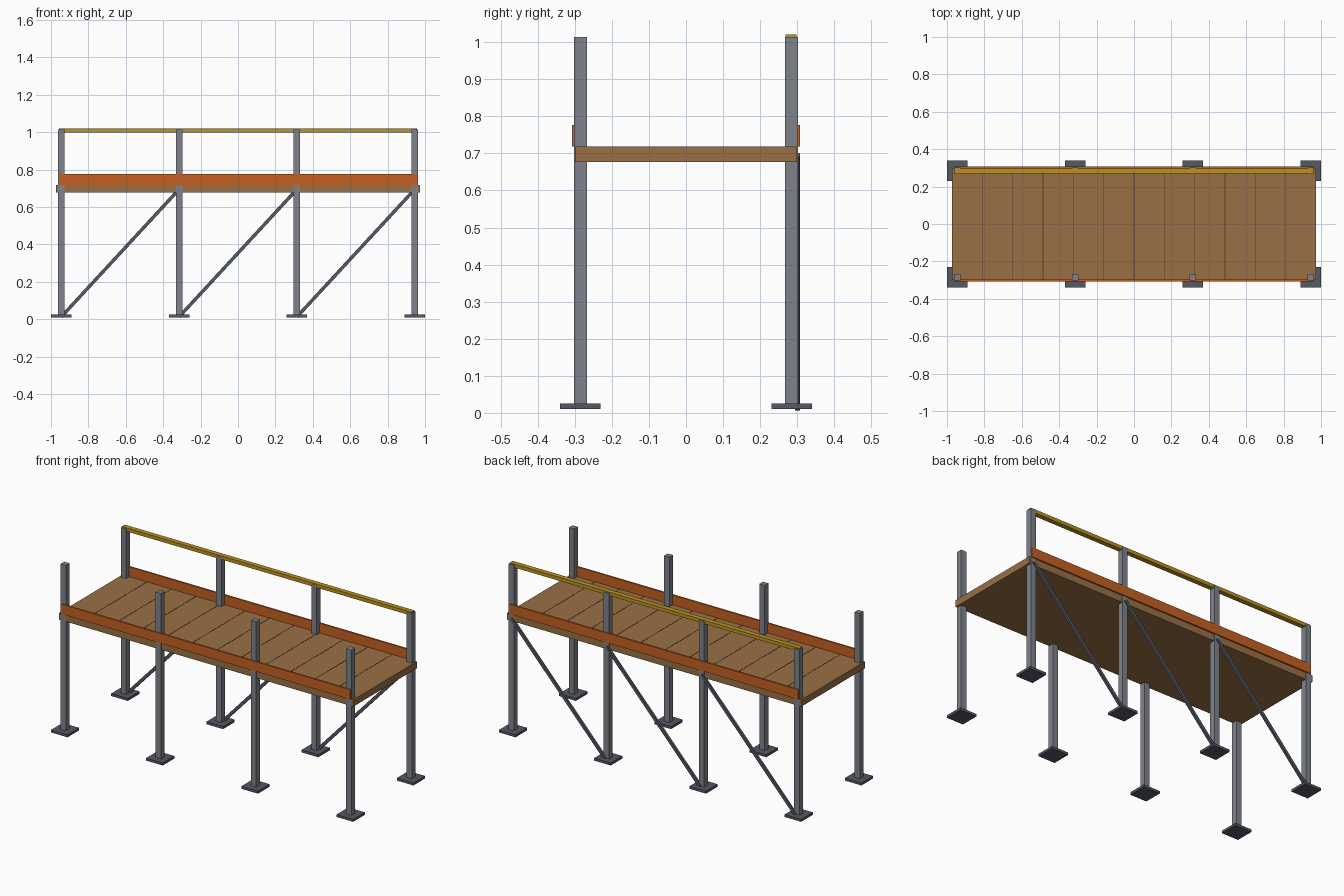
import bpy
import math

default = bpy.data.objects.get("Cube")
if default:
    bpy.data.objects.remove(default, do_unlink=True)


def material(name, r, g, b):
    mat = bpy.data.materials.new(name)
    mat.use_nodes = True
    mat.diffuse_color = (r, g, b, 1)
    mat.node_tree.nodes["Principled BSDF"].inputs["Base Color"].default_value = (r, g, b, 1)
    return mat


STEEL = material("grey steel", 0.21, 0.23, 0.26)
DARK_STEEL = material("dark steel", 0.09, 0.10, 0.13)
WOOD = material("brown wood", 0.32, 0.16, 0.06)
SEAM = material("dark wood seam", 0.10, 0.05, 0.02)
ORANGE = material("orange board", 0.56, 0.12, 0.016)
YELLOW = material("yellow rail", 0.50, 0.29, 0.015)


def box(name, centre, size, mat, tilt=0.0):
    """Box of the given full size, optionally tilted about y."""
    bpy.ops.mesh.primitive_cube_add(size=1, location=centre, rotation=(0, tilt, 0))
    obj = bpy.context.object
    obj.name = name
    obj.scale = size
    bpy.ops.object.transform_apply(location=False, rotation=False, scale=True)
    obj.data.materials.append(mat)
    return obj


def span(name, low, high, mat):
    """Box between two opposite corners."""
    centre = [(a + b) / 2 for a, b in zip(low, high)]
    return box(name, centre, [b - a for a, b in zip(low, high)], mat)


POST_X = [-0.945, -0.315, 0.315, 0.945]
POST_Y = 0.285
POST_W = 0.035
DECK_X, DECK_TOP = 0.973, 0.718

# Posts on square foot plates, in two rows
for row, side in (("front", -1), ("back", 1)):
    for i, x in enumerate(POST_X, 1):
        y = side * POST_Y
        h = POST_W / 2
        span(f"{row}_post_{i}", (x - h, y - h, 0.012), (x + h, y + h, 1.014), STEEL)
        box(f"{row}_foot_plate_{i}", (x, y, 0.018), (0.11, 0.11, 0.015), DARK_STEEL)
    # Toe board along the outside of the row
    box(f"{row}_toe_board", (0, side * 0.302, 0.748), (1.916, 0.011, 0.058), ORANGE)

# Deck slab
span("deck", (-DECK_X, -0.30, 0.677), (DECK_X, 0.30, DECK_TOP), WOOD)

# Seams between the deck planks
PLANKS = 12
for i in range(1, PLANKS):
    x = -DECK_X + 2 * DECK_X * i / PLANKS
    box(f"deck_seam_{i}", (x, 0, DECK_TOP), (0.004, 0.59, 0.002), SEAM)

# Handrail on top of the back posts
span("back_handrail", (-0.958, 0.269, 1.0), (0.958, 0.298, 1.021), YELLOW)

# Diagonal braces across the back bays
Z_LOW, Z_HIGH = 0.013, 0.695
for i, (x0, x1) in enumerate(zip(POST_X, POST_X[1:]), 1):
    dx, dz = x1 - x0, Z_HIGH - Z_LOW
    box(f"back_brace_{i}", ((x0 + x1) / 2, 0.301, (Z_LOW + Z_HIGH) / 2),
        (math.hypot(dx, dz), 0.013, 0.018), DARK_STEEL, tilt=-math.atan2(dz, dx))
